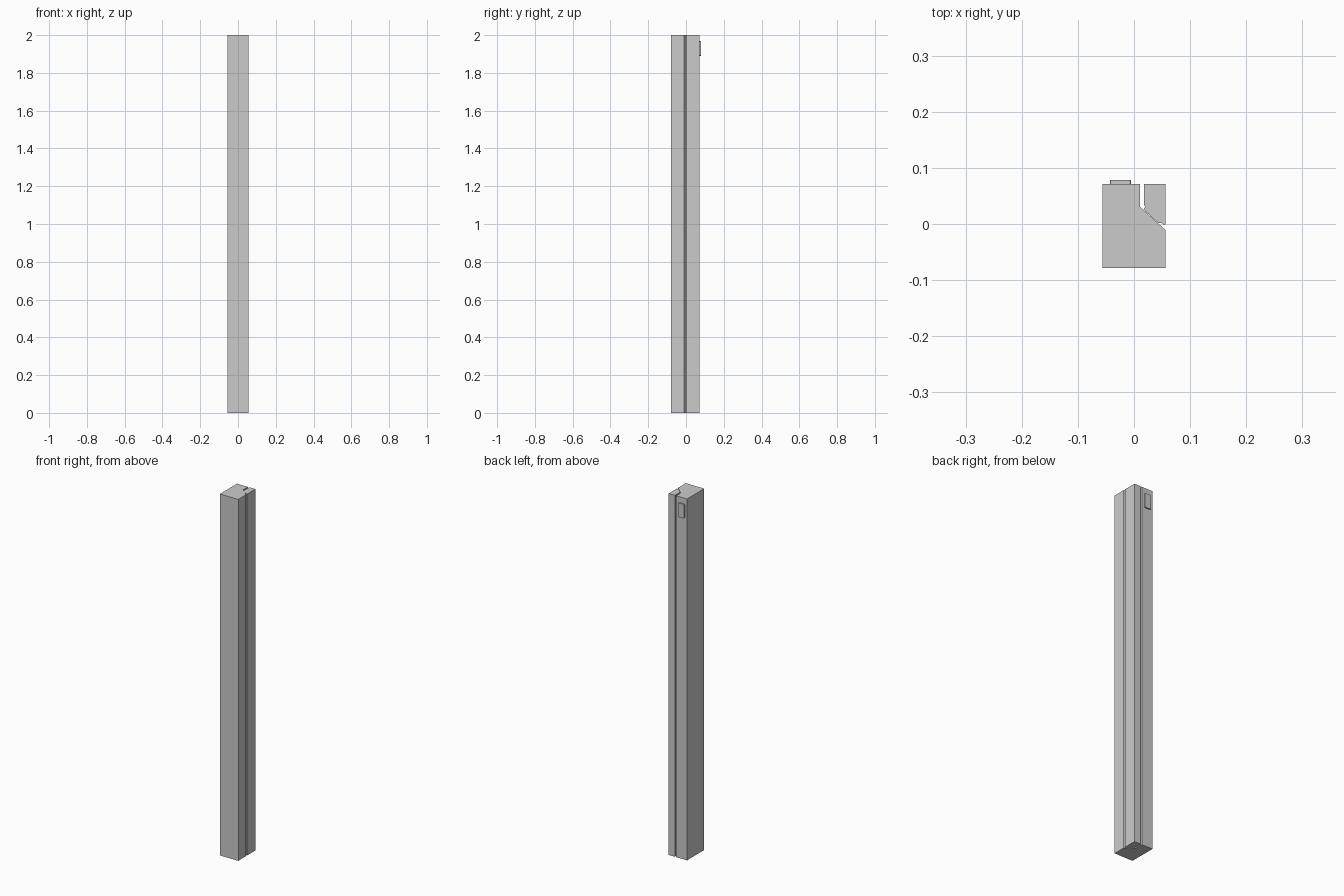
import bpy, bmesh

if "Cube" in bpy.data.objects:
    bpy.data.objects.remove(bpy.data.objects["Cube"])


def extrude_profile(name, points, z0, z1):
    """Closed prism from a plan outline (counter-clockwise)."""
    bm = bmesh.new()
    face = bm.faces.new([bm.verts.new((x, y, z0)) for x, y in points])
    ext = bmesh.ops.extrude_face_region(bm, geom=[face])
    top = [v for v in ext["geom"] if isinstance(v, bmesh.types.BMVert)]
    bmesh.ops.translate(bm, verts=top, vec=(0, 0, z1 - z0))
    bmesh.ops.recalc_face_normals(bm, faces=bm.faces)
    mesh = bpy.data.meshes.new(name)
    bm.to_mesh(mesh)
    bm.free()
    obj = bpy.data.objects.new(name, mesh)
    bpy.context.collection.objects.link(obj)
    return obj


W, FRONT, BACK, H = 0.0565, -0.0785, 0.0715, 2.0

# main post, with the back right corner cut away
extrude_profile("main_post", [
    (-W, FRONT), (W, FRONT), (W, -0.011),
    (0.011, 0.030), (0.011, BACK), (-W, BACK)], 0, H)

# separate corner strip that fills the cut, leaving a groove
extrude_profile("corner_strip", [
    (0.018, BACK), (0.018, 0.033), (0.052, -0.001),
    (W, -0.001), (W, BACK)], 0, H)

# filler set back inside the groove
extrude_profile("groove_filler", [
    (0.017, 0.026), (0.043, 0.002), (0.049, 0.002), (0.020, 0.031)], 0, H)

# small raised plate near the top of the back face
plate = extrude_profile("back_plate", [
    (-0.043, BACK), (-0.005, BACK), (-0.005, 0.0785), (-0.043, 0.0785)],
    1.89, 1.968)

# clip the plate's four corners
bm = bmesh.new()
bm.from_mesh(plate.data)
edges = [e for e in bm.edges
         if abs(e.verts[0].co.y - e.verts[1].co.y) > 0.004]
bmesh.ops.bevel(bm, geom=edges, offset=0.004, segments=2,
                profile=0.5, affect='EDGES')
bm.to_mesh(plate.data)
bm.free()
